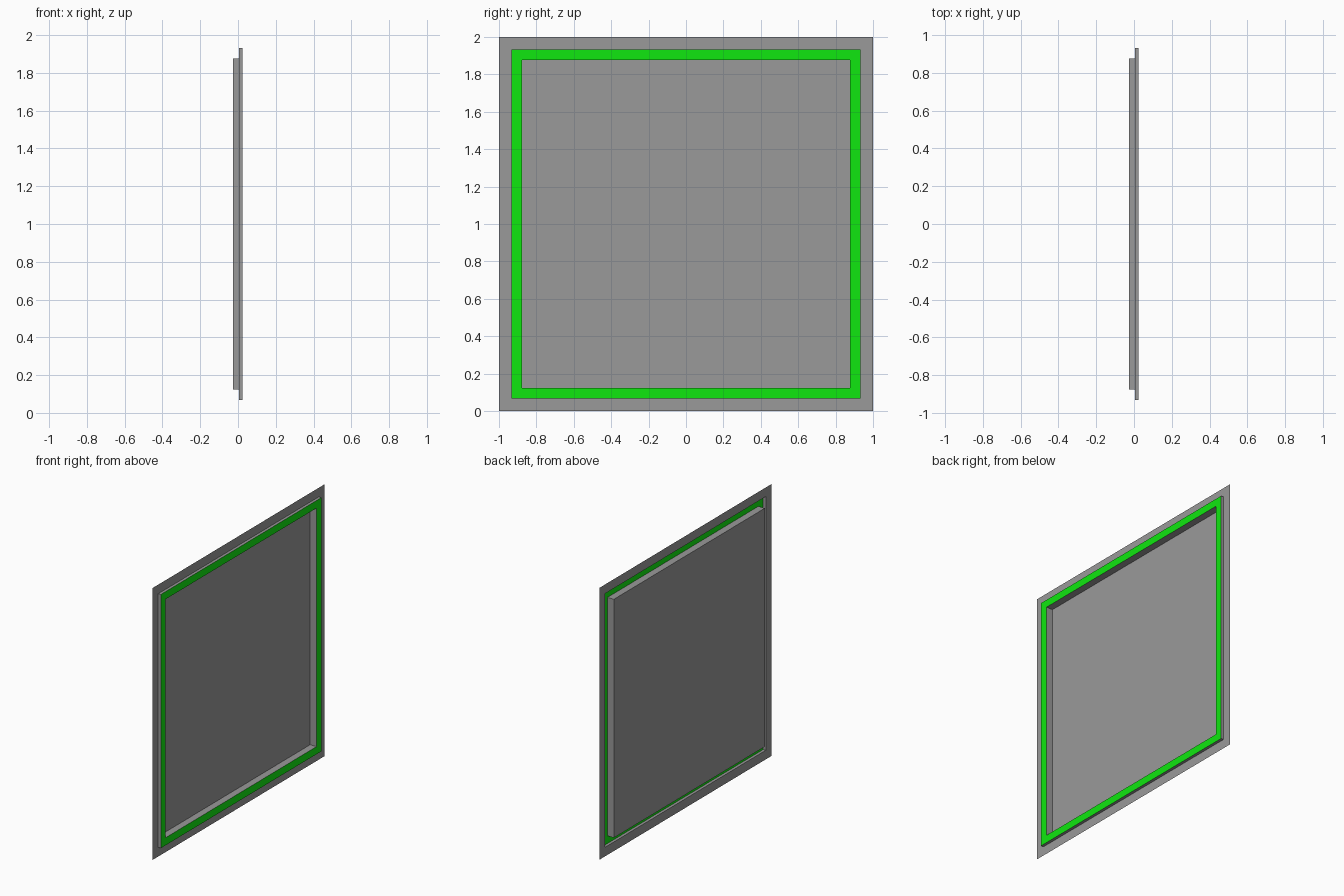
import bpy

if "Cube" in bpy.data.objects:
    bpy.data.objects.remove(bpy.data.objects["Cube"])


def material(name, rgb):
    mat = bpy.data.materials.new(name)
    mat.diffuse_color = (*rgb, 1.0)
    mat.use_nodes = True
    mat.node_tree.nodes["Principled BSDF"].inputs["Base Color"].default_value = mat.diffuse_color
    return mat


GREY = material("mid grey", (0.32, 0.32, 0.32))
GREEN = material("bright green", (0.005, 0.8, 0.005))

OUTER, RIM_OUT, RIM_IN = 1.0, 0.933, 0.877         # half sizes of the squares
X_FLANGE, X_RIM, X_PANEL = 0.004, 0.025, -0.027    # depth of each layer


def stepped_sheet(name, rings, mat, cap=False):
    """Open sheet through square rings (half size, x); cap closes the last ring."""
    verts, faces = [], []
    for half, x in rings:
        verts += [(x, sy * half, 1 + sz * half)
                  for sy, sz in ((-1, -1), (1, -1), (1, 1), (-1, 1))]
    for r in range(len(rings) - 1):
        for i in range(4):
            j = (i + 1) % 4
            a, b = 4 * r, 4 * (r + 1)
            faces.append((a + i, a + j, b + j, b + i))
    if cap:
        last = 4 * (len(rings) - 1)
        faces.append(tuple(range(last, last + 4)))
    mesh = bpy.data.meshes.new(name)
    mesh.from_pydata(verts, [], faces)
    mesh.materials.append(mat)
    obj = bpy.data.objects.new(name, mesh)
    bpy.context.collection.objects.link(obj)
    return obj


# Flat outer border with the short step up to the green rim
stepped_sheet("outer_flange",
              [(OUTER, X_FLANGE), (RIM_OUT, X_FLANGE), (RIM_OUT, X_RIM)], GREY)
# Raised coloured rim
stepped_sheet("green_rim", [(RIM_OUT, X_RIM), (RIM_IN, X_RIM)], GREEN)
# Recessed tray: side walls and the flat centre panel
stepped_sheet("recessed_panel",
              [(RIM_IN, X_RIM), (RIM_IN, X_PANEL)], GREY, cap=True)
